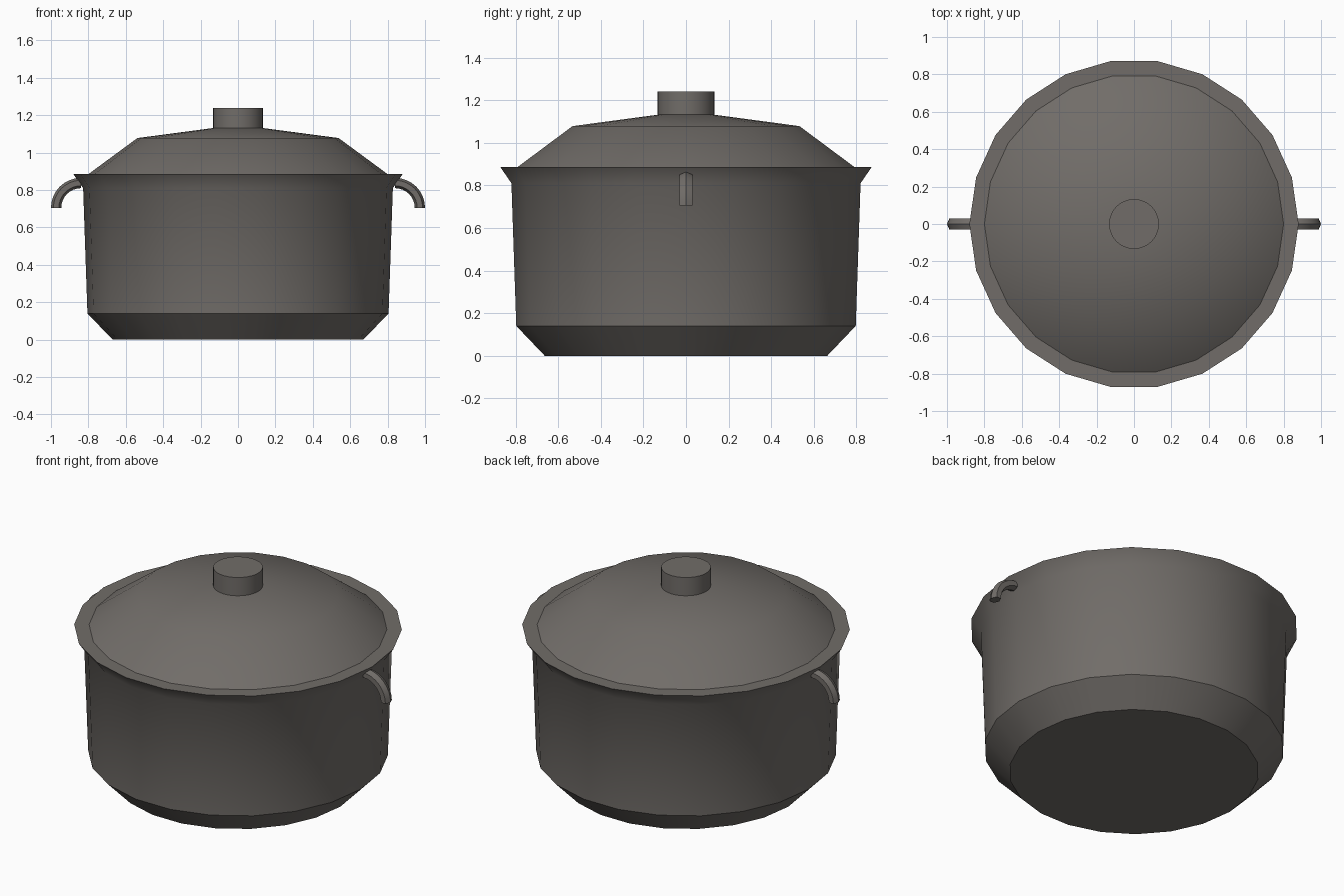
import bpy, math

if "Cube" in bpy.data.objects:
    bpy.data.objects.remove(bpy.data.objects["Cube"])

SIDES = 22

metal = bpy.data.materials.new("dark warm grey metal")
metal.diffuse_color = (0.165, 0.152, 0.14, 1)
metal.use_nodes = True
metal.node_tree.nodes["Principled BSDF"].inputs["Base Color"].default_value = metal.diffuse_color


def finish(name, verts, faces, angle=40):
    mesh = bpy.data.meshes.new(name)
    mesh.from_pydata(verts, [], faces)
    mesh.materials.append(metal)
    ob = bpy.data.objects.new(name, mesh)
    bpy.context.collection.objects.link(ob)
    bpy.ops.object.select_all(action='DESELECT')
    ob.select_set(True)
    bpy.context.view_layer.objects.active = ob
    bpy.ops.object.shade_smooth_by_angle(angle=math.radians(angle))
    return ob


def lathe(name, profile, cap_bottom=False, cap_top=False, sides=SIDES):
    """Spin an (radius, height) profile, listed outside-upward, around z."""
    verts, faces = [], []
    for r, z in profile:
        for i in range(sides):
            a = 2 * math.pi * i / sides
            verts.append((r * math.cos(a), r * math.sin(a), z))
    for k in range(len(profile) - 1):
        for i in range(sides):
            j = (i + 1) % sides
            faces.append((k * sides + i, k * sides + j,
                          (k + 1) * sides + j, (k + 1) * sides + i))
    if cap_bottom:
        faces.append(tuple(reversed(range(sides))))
    if cap_top:
        n = len(profile) - 1
        faces.append(tuple(n * sides + i for i in range(sides)))
    return finish(name, verts, faces)


def handle(name, side):
    """Quarter-round hook with a hexagonal section."""
    section = [(0.16, 0), (0.147, 0.03), (0.118, 0.03),
               (0.105, 0), (0.118, -0.03), (0.147, -0.03)]
    steps, n = 8, len(section)
    verts, faces = [], []
    for s in range(steps + 1):
        a = math.pi / 2 * s / steps
        for r, y in section:
            verts.append((side * (0.84 + r * math.cos(a)), side * y,
                          0.705 + r * math.sin(a)))
    for s in range(steps):
        for i in range(n):
            j = (i + 1) % n
            faces.append((s * n + i, (s + 1) * n + i,
                          (s + 1) * n + j, s * n + j))
    faces.append(tuple(range(n)))
    faces.append(tuple(steps * n + i for i in reversed(range(n))))
    return finish(name, verts, [tuple(reversed(f)) for f in faces], 35)


# Pot with chamfered base, flared lip and flat rim
lathe("pot_body", [(0.67, 0), (0.805, 0.14), (0.828, 0.81),
                   (0.88, 0.885), (0.80, 0.885)], cap_bottom=True)

# Lid and its knob
lathe("lid", [(0.80, 0.885), (0.538, 1.078), (0.13, 1.132)], cap_top=True)
lathe("lid_knob", [(0.133, 1.13), (0.133, 1.24)], cap_top=True, sides=32)

# Side handles
handle("right_handle", 1)
handle("left_handle", -1)
